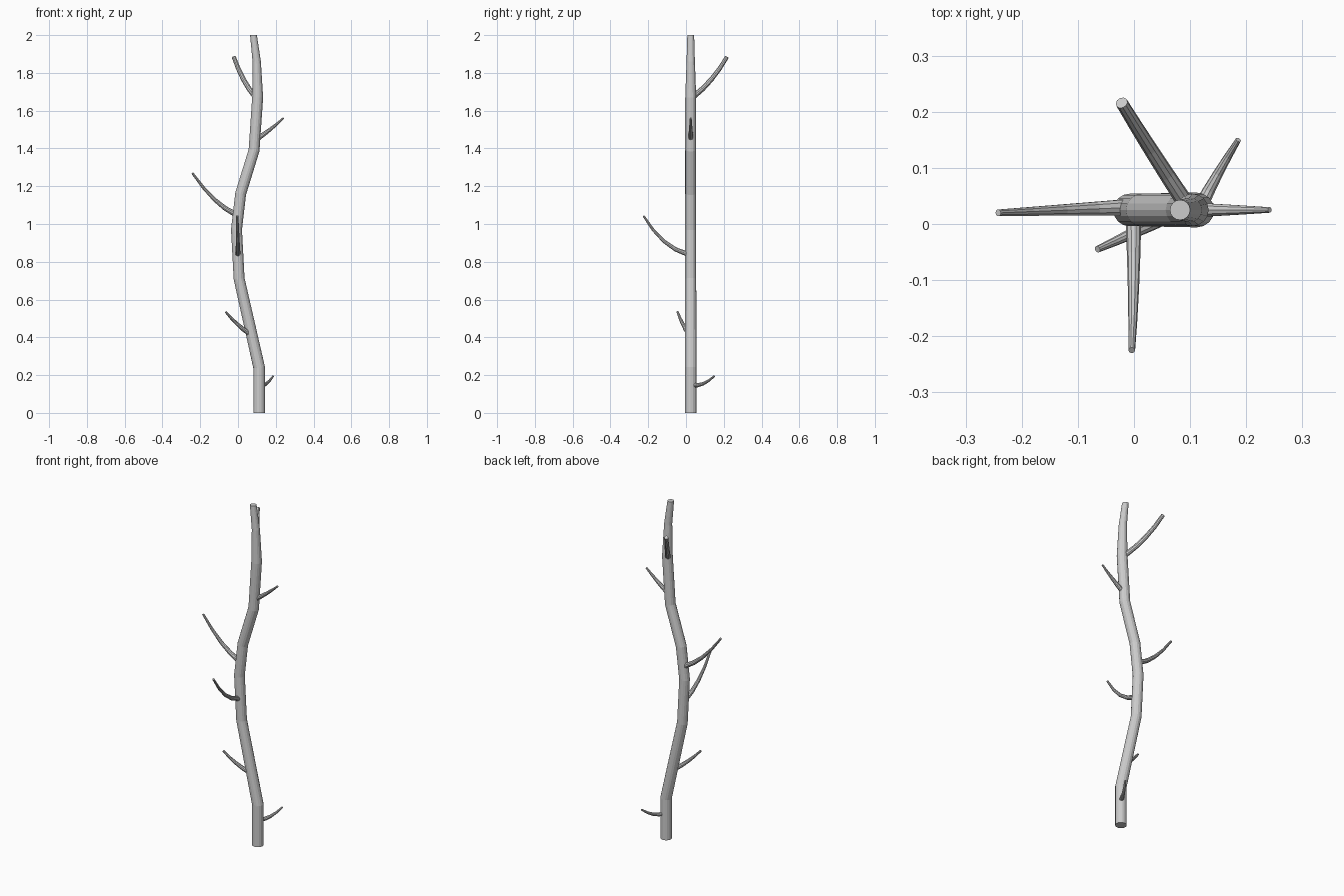
import bpy, bmesh, math
from mathutils import Vector

if "Cube" in bpy.data.objects:
    bpy.data.objects.remove(bpy.data.objects["Cube"])


def limb(name, pts, radii, sides, level=False):
    """Tapered capped tube through pts; level=True keeps the end rings horizontal."""
    pts = [Vector(p) for p in pts]
    n = len(pts)
    bm = bmesh.new()
    rings = []
    for i, (p, r) in enumerate(zip(pts, radii)):
        before = (p - pts[i - 1]).normalized() if i > 0 else Vector()
        after = (pts[i + 1] - p).normalized() if i < n - 1 else Vector()
        t = (before + after).normalized()
        if level and i in (0, n - 1):
            t = Vector((0, 0, 1))
        rot = Vector((0, 0, 1)).rotation_difference(t)
        ring = []
        for k in range(sides):
            a = 2 * math.pi * k / sides
            ring.append(bm.verts.new(p + rot @ Vector((r * math.cos(a), r * math.sin(a), 0))))
        rings.append(ring)
    for lo, hi in zip(rings, rings[1:]):
        for k in range(sides):
            j = (k + 1) % sides
            bm.faces.new((lo[k], lo[j], hi[j], hi[k]))
    bm.faces.new(rings[0][::-1])
    bm.faces.new(rings[-1])
    mesh = bpy.data.meshes.new(name)
    bm.to_mesh(mesh)
    bm.free()
    obj = bpy.data.objects.new(name, mesh)
    bpy.context.collection.objects.link(obj)
    return obj


def branch(name, start, mid, tip, r0, r1, steps=4):
    """Upward-curving twig: quadratic curve passing through mid."""
    a, m, b = Vector(start), Vector(mid), Vector(tip)
    c = 2 * m - (a + b) / 2
    ts = [i / steps for i in range(steps + 1)]
    pts = [a * (1 - t) ** 2 + c * 2 * t * (1 - t) + b * t ** 2 for t in ts]
    limb(name, pts, [r0 + (r1 - r0) * t for t in ts], 10)


# Winding trunk: (x, z, radius), all in one plane
Y = 0.025
trunk = [(0.112, 0, 0.031), (0.112, 0.24, 0.031), (0.006, 0.71, 0.029),
         (-0.008, 0.97, 0.029), (0.014, 1.16, 0.029), (0.085, 1.39, 0.029),
         (0.104, 1.67, 0.029), (0.099, 1.86, 0.022), (0.082, 2.0, 0.018)]
limb("trunk", [(x, Y, z) for x, z, r in trunk], [r for x, z, r in trunk], 16, level=True)

# Twigs, bottom to top
branch("twig_low_back", (0.118, 0.03, 0.147), (0.15, 0.09, 0.154), (0.186, 0.15, 0.195), 0.013, 0.005)
branch("twig_low_left", (0.06, 0.015, 0.42), (-0.004, -0.017, 0.47), (-0.065, -0.045, 0.535), 0.014, 0.006)
branch("twig_mid_front", (-0.001, 0.01, 0.84), (-0.001, -0.116, 0.908), (-0.004, -0.225, 1.043), 0.014, 0.006)
branch("twig_mid_left", (-0.01, 0.03, 1.05), (-0.125, 0.025, 1.13), (-0.242, 0.02, 1.27), 0.015, 0.006)
branch("twig_high_right", (0.10, Y, 1.45), (0.176, Y, 1.505), (0.242, Y, 1.562), 0.014, 0.005)
branch("twig_top_back", (0.09, 0.04, 1.675), (0.029, 0.134, 1.765), (-0.022, 0.216, 1.883), 0.015, 0.011)
